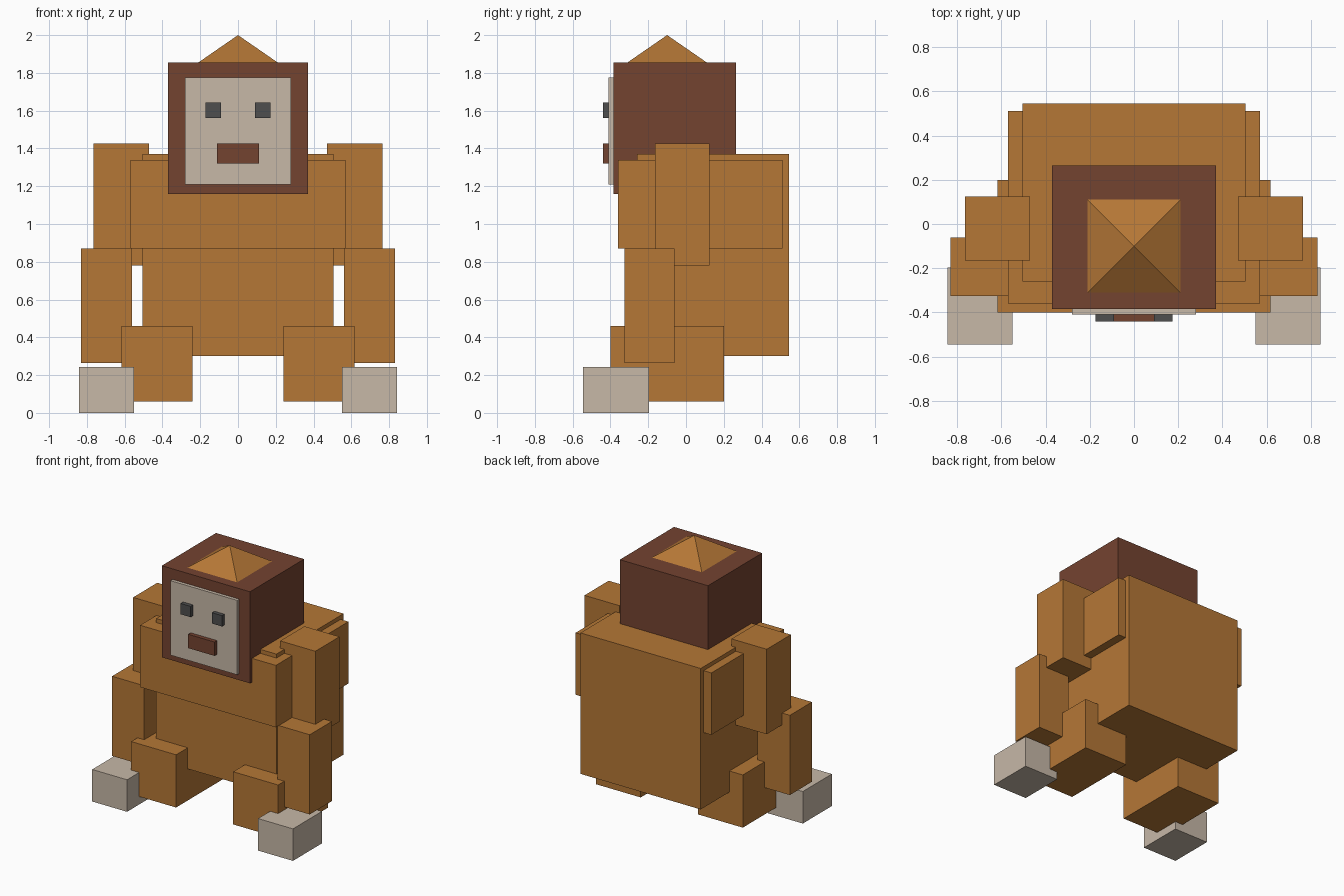
import bpy
import bmesh
from mathutils import Vector

cube = bpy.data.objects.get("Cube")
if cube:
    bpy.data.objects.remove(cube, do_unlink=True)


def make_material(name, srgb):
    color = [((c / 255 + 0.055) / 1.055) ** 2.4 for c in srgb] + [1.0]
    mat = bpy.data.materials.new(name)
    mat.use_nodes = True
    mat.diffuse_color = color
    mat.node_tree.nodes["Principled BSDF"].inputs["Base Color"].default_value = color
    return mat


orange_fur = make_material("orange fur", (181, 119, 54))
brown_fur = make_material("brown fur", (116, 67, 48))
tan_skin = make_material("tan skin", (199, 184, 167))
dark_grey = make_material("dark grey", (78, 78, 78))


def finish(name, bm, mat):
    bmesh.ops.recalc_face_normals(bm, faces=bm.faces)
    mesh = bpy.data.meshes.new(name)
    bm.to_mesh(mesh)
    bm.free()
    mesh.materials.append(mat)
    obj = bpy.data.objects.new(name, mesh)
    bpy.context.collection.objects.link(obj)
    return obj


def box(name, mat, x, y, z):
    """Box spanning the given (low, high) ranges."""
    bm = bmesh.new()
    bmesh.ops.create_cube(bm, size=1)
    for v in bm.verts:
        v.co = Vector([lo + (c + 0.5) * (hi - lo)
                       for c, (lo, hi) in zip(v.co, (x, y, z))])
    return finish(name, bm, mat)


def pair(name, mat, x, y, z):
    """Matching boxes on the left (+x) and right (-x)."""
    box("left_" + name, mat, x, y, z)
    box("right_" + name, mat, (-x[1], -x[0]), y, z)


# Torso
box("body", orange_fur, (-0.505, 0.505), (-0.26, 0.545), (0.30, 1.37))
box("chest", orange_fur, (-0.57, 0.57), (-0.36, 0.51), (0.87, 1.34))

# Head and face
box("head", brown_fur, (-0.37, 0.37), (-0.385, 0.265), (1.16, 1.855))
box("face", tan_skin, (-0.28, 0.28), (-0.41, -0.36), (1.21, 1.775))
box("mouth", brown_fur, (-0.11, 0.11), (-0.44, -0.40), (1.32, 1.425))
pair("eye", dark_grey, (0.09, 0.173), (-0.44, -0.40), (1.56, 1.642))

# Pyramid crest on the head
bm = bmesh.new()
base = [bm.verts.new((x, y, 1.855)) for x, y in
        ((-0.21, -0.31), (0.21, -0.31), (0.21, 0.11), (-0.21, 0.11))]
tip = bm.verts.new((0, -0.10, 2.0))
bm.faces.new(base)
for i in range(4):
    bm.faces.new((base[i], base[(i + 1) % 4], tip))
finish("crest", bm, orange_fur)

# Arms and hands
pair("upper_arm", orange_fur, (0.47, 0.765), (-0.165, 0.125), (0.78, 1.425))
pair("forearm", orange_fur, (0.56, 0.83), (-0.325, -0.06), (0.265, 0.87))
pair("hand", tan_skin, (0.55, 0.843), (-0.545, -0.197), (0.0, 0.243))

# Legs
pair("leg", orange_fur, (0.24, 0.617), (-0.40, 0.20), (0.06, 0.46))
